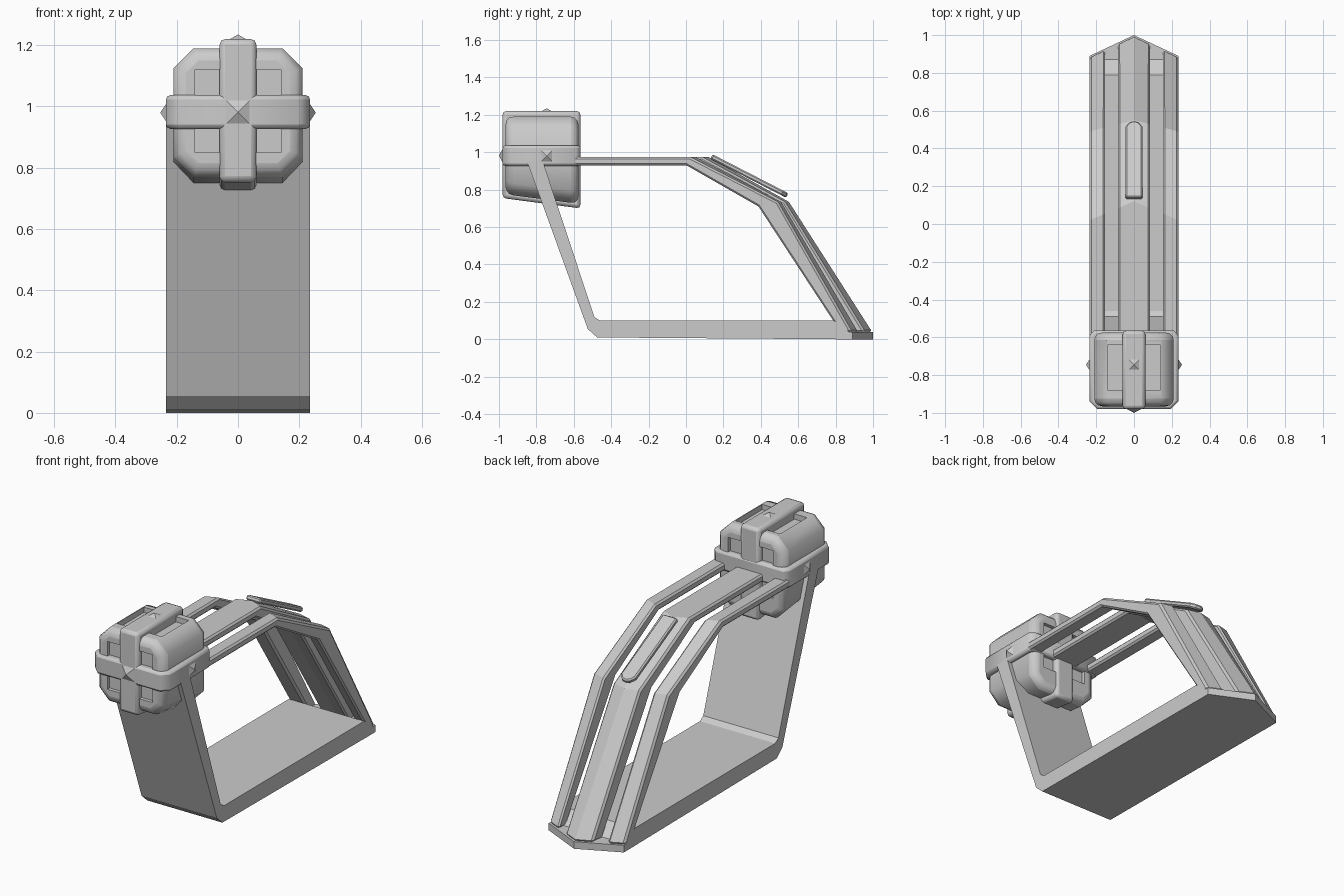
import bpy, bmesh, math
from mathutils import Vector

if "Cube" in bpy.data.objects:
    bpy.data.objects.remove(bpy.data.objects["Cube"])

W = 0.235   # half width of the frame


def make(name, verts, faces, bevel=0, segments=1, smooth=False):
    mesh = bpy.data.meshes.new(name)
    bm = bmesh.new()
    vs = [bm.verts.new(v) for v in verts]
    for f in faces:
        bm.faces.new([vs[i] for i in f])
    bmesh.ops.recalc_face_normals(bm, faces=bm.faces)
    bm.to_mesh(mesh)
    bm.free()
    ob = bpy.data.objects.new(name, mesh)
    bpy.context.collection.objects.link(ob)
    if bevel:
        m = ob.modifiers.new("bevel", 'BEVEL')
        m.width, m.segments, m.limit_method = bevel, segments, 'ANGLE'
        m.angle_limit = math.radians(50)
    if smooth:
        bpy.ops.object.select_all(action='DESELECT')
        ob.select_set(True)
        bpy.context.view_layer.objects.active = ob
        bpy.ops.object.shade_smooth_by_angle(angle=math.radians(60))
    return ob


def loft(name, rings, **kw):
    """Join equal-length closed rings into a capped solid."""
    n = len(rings[0])
    verts = [v for r in rings for v in r]
    faces = [list(range(n)), list(range(len(verts) - n, len(verts)))]
    for k in range(len(rings) - 1):
        for i in range(n):
            j = (i + 1) % n
            faces.append((k*n + i, k*n + j, k*n + n + j, k*n + n + i))
    return make(name, verts, faces, **kw)


def box(name, x, y0, y1, z0, z1, slope=0.0, **kw):
    """Box centred on x; slope tilts the underside down toward the back."""
    rings = [[(-x, y, z0 - s), (x, y, z0 - s), (x, y, z1), (-x, y, z1)]
             for y, s in ((y0, 0), (y1, slope))]
    return loft(name, rings, **kw)


# Front leg and base, one bent slab
slab = [(-0.85, 0.95), (-0.525, 0.055), (-0.475, 0.01), (0.87, 0.0), (0.87, 0.04),
        (0.79, 0.10), (-0.46, 0.10), (-0.49, 0.12), (-0.765, 0.95)]
loft("leg_and_base", [[(x, y, z) for y, z in slab] for x in (-W, W)])

# Pointed tip of the base
tip = [(-W, 0.8), (W, 0.8), (W, 0.89), (0, 1.0), (-W, 0.89)]
loft("base_tip", [[(x, y, z) for x, y in tip] for z in (0, 0.04)])

# Arch bars: (y, z, y shift at the centre line), giving chevron bends
ARCH = [(-0.6, 0.975, 0), (0.02, 0.975, 0.1), (0.49, 0.735, 0.06), (0.885, 0.04, 0.11),
        (0.83, 0.03, 0.06), (0.385, 0.71, 0.06), (0.0, 0.93, 0.06), (-0.6, 0.93, 0)]


def arch_bar(name, xs, bevel):
    loft(name, [[(x, y + k * (1 - abs(x) / W), z) for y, z, k in ARCH] for x in xs],
         bevel=bevel)


arch_bar("centre_bar", (-0.085, 0, 0.085), 0.01)
for side, s in (("left", -1), ("right", 1)):
    arch_bar(side + "_rail", (s * 0.153, s * W), 0.01)

# Raised pad lying on the sloping centre bar
pad = [(-0.045, 0), (0.045, 0), (0.045, 0.93), (0.022, 0.99), (0, 1), (-0.022, 0.99), (-0.045, 0.93)]
a, b = Vector((0, 0.13, 0.965)), Vector((0, 0.535, 0.757))
up = Vector((0, 0.45, 0.89)) * 0.027
loft("sloped_pad", [[Vector((x, 0, 0)) + a.lerp(b, t) + up * h for x, t in pad]
                    for h in (0, 1)], bevel=0.007)

# Rounded block with chamfered corners
c, hx, zt, zb = 0.065, 0.21, 1.19, 0.775


def block_ring(y, drop):
    z = zb - drop
    return [(-hx + c, y, z), (hx - c, y, z), (hx, y, z + c), (hx, y, zt - c),
            (hx - c, y, zt), (-hx + c, y, zt), (-hx, y, zt - c), (-hx, y, z + c)]


block = loft("rounded_block", [block_ring(-0.965, 0), block_ring(-0.575, 0.05)],
             bevel=0.04, segments=3, smooth=True)

# Square recesses around the band crossings
for i, dims in enumerate(((0.14, -1.1, -0.945, 0.85, 1.12),
                          (0.14, -0.595, -0.4, 0.85, 1.12),
                          (0.14, -0.88, -0.64, 1.16, 1.3))):
    cut = box("recess_cutter_%d" % i, *dims)
    cut.hide_render = True
    cut.hide_set(True)
    m = block.modifiers.new("recess", 'BOOLEAN')
    m.object, m.operation, m.solver = cut, 'DIFFERENCE', 'EXACT'

# Crossing bands around the block
box("vertical_band", 0.06, -0.98, -0.565, 0.755, 1.22, slope=0.055, bevel=0.018, segments=2, smooth=True)
plate = [(-W, -0.94), (-0.195, -0.98), (0.195, -0.98), (W, -0.94),
         (W, -0.59), (0.21, -0.563), (-0.21, -0.563), (-W, -0.59)]
loft("horizontal_band", [[(x, y, z) for x, y in plate] for z in (0.927, 1.037)],
     bevel=0.014, segments=2, smooth=True)
box("cross_band", 0.225, -0.805, -0.695, 0.93, 1.03)


# Small pyramid studs on the bands
def stud(name, base, axis, r, h):
    base, n = Vector(base), Vector(axis)
    u = Vector((0, 1, 0)) if abs(n.y) < 0.5 else Vector((1, 0, 0))
    v = n.cross(u)
    ring = [base + (u * i + v * j) * r for i, j in ((-1, -1), (1, -1), (1, 1), (-1, 1))]
    make(name, ring + [base + n * h],
         [(0, 1, 2, 3), (0, 1, 4), (1, 2, 4), (2, 3, 4), (3, 0, 4)])


stud("front_stud", (0, -0.979, 0.982), (0, -1, 0), 0.04, 0.021)
stud("top_stud", (0, -0.745, 1.218), (0, 0, 1), 0.03, 0.017)
for side, s in (("left", -1), ("right", 1)):
    stud(side + "_stud", (s * 0.234, -0.745, 0.98), (s, 0, 0), 0.03, 0.02)
